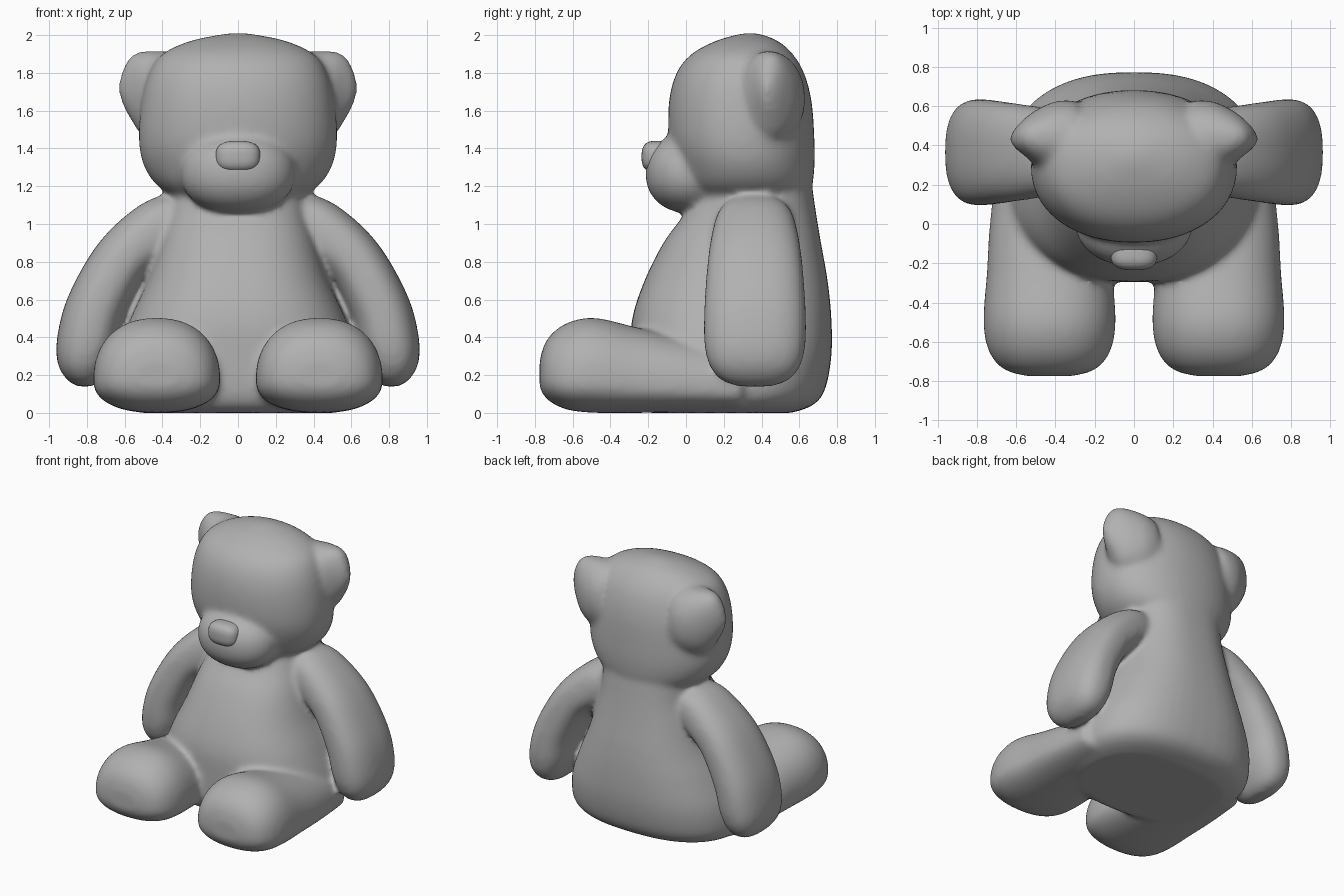
import bpy, bmesh, math
from mathutils import Vector

cube = bpy.data.objects.get("Cube")
if cube:
    bpy.data.objects.remove(cube)

X, Y, Z = Vector((1, 0, 0)), Vector((0, 1, 0)), Vector((0, 0, 1))
grey = bpy.data.materials.new("soft grey")
grey.use_nodes = True
grey.diffuse_color = (0.44, 0.44, 0.44, 1)
grey.node_tree.nodes["Principled BSDF"].inputs["Base Color"].default_value = grey.diffuse_color


def spow(v, n):
    return math.copysign(abs(v) ** (2 / n), v)


def catmull(a, b, c, d, t):
    return [0.5 * (2 * q + (r - p) * t + (2 * p - 5 * q + 4 * r - s) * t * t
                   + (3 * q - p - 3 * r + s) * t ** 3) for p, q, r, s in zip(a, b, c, d)]


def loft(bm, sections, frame, power=2.5, drop=1.0, sides=48, steps=6):
    """Skin superellipse rings; frame(row) gives centre and two axes; drop flattens the lower half."""
    rows, last = [], len(sections) - 1
    for i in range(last):
        pts = [sections[min(max(i + k, 0), last)] for k in (-1, 0, 1, 2)]
        rows += [catmull(*pts, s / steps) for s in range(steps)]
    rows.append(sections[-1])
    rings = []
    for row in rows:
        c, u, v = frame(row)
        ring = []
        for k in range(sides):
            a = math.tau * k / sides
            lift = spow(math.sin(a), power)
            ring.append(bm.verts.new(c + u * spow(math.cos(a), power) + v * lift * (drop if lift < 0 else 1)))
        rings.append(ring)
    for r, s in zip(rings, rings[1:]):
        for k in range(sides):
            j = (k + 1) % sides
            bm.faces.new((r[k], r[j], s[j], s[k]))
    bm.faces.new(rings[0][::-1])
    bm.faces.new(rings[-1])


def blob(bm, centre, radii, power):
    """Rounded ellipsoid; higher power is boxier."""
    verts = bmesh.ops.create_uvsphere(bm, u_segments=40, v_segments=24, radius=1)["verts"]
    for v in verts:
        n = v.co.normalized()
        k = sum(abs(q) ** power for q in n) ** (-1 / power)
        v.co = Vector([centre[i] + n[i] * k * radii[i] for i in range(3)])


def make_object(name, bm):
    bmesh.ops.recalc_face_normals(bm, faces=bm.faces[:])
    mesh = bpy.data.meshes.new(name)
    bm.to_mesh(mesh)
    bm.free()
    mesh.materials.append(grey)
    mesh.shade_smooth()
    obj = bpy.data.objects.new(name, mesh)
    bpy.context.collection.objects.link(obj)
    return obj


def upright(row):
    z, rx, front, back = row
    return Vector((0, (front + back) / 2, z)), X * rx, Y * ((back - front) / 2)


bm = bmesh.new()

# Torso: height, half width, front, back
loft(bm, [(0, .52, -.2, .56), (.04, .61, -.26, .67), (.12, .66, -.29, .735), (.3, .645, -.295, .77),
          (.5, .57, -.285, .77), (.7, .48, -.22, .75), (.9, .415, -.12, .715),
          (1.05, .37, -.01, .69), (1.22, .35, .1, .665)], upright)

# Head
loft(bm, [(1.08, .2, .12, .58), (1.18, .4, .0, .66), (1.3, .495, -.05, .68), (1.45, .525, -.09, .68),
          (1.65, .51, -.09, .665), (1.8, .47, -.05, .625), (1.9, .4, .03, .565),
          (1.97, .25, .16, .485), (2.01, .05, .3, .38)], upright, 2.15)

# Muzzle
blob(bm, (0, .03, 1.27), (.305, .245, .215), 2.2)

for side in (1, -1):
    # Leg: depth, centre height, half width, height of the domed top
    loft(bm, [(-.775, .18, .11, .09), (-.755, .18, .2, .17), (-.71, .175, .27, .245),
              (-.62, .17, .32, .31), (-.48, .168, .337, .335), (-.25, .15, .32, .3),
              (0, .135, .305, .26), (.3, .12, .27, .22)],
         lambda r: (Vector((.43 * side, r[0], r[1])), X * r[2], Z * r[3]), 2.25, .5)

    # Arm: x, height, half thickness, half depth, slope of cross-section
    loft(bm, [(.2, 1.09, .08, .11, 50), (.33, 1.04, .14, .19, 48), (.46, .95, .16, .225, 42),
              (.62, .8, .155, .25, 30), (.75, .56, .16, .268, 20), (.8, .37, .16, .268, 10),
              (.82, .25, .135, .24, 5), (.815, .175, .09, .18, 0), (.81, .14, .04, .09, 0)],
         lambda r: (Vector((r[0] * side, .365, r[1])),
                    Vector((side * math.cos(math.radians(r[4])), 0, math.sin(math.radians(r[4])))) * r[2],
                    Y * r[3]), 2.5)

    # Ear, flaring out of the head: x, front, back, low, high
    loft(bm, [(.3, .22, .63, 1.42, 1.91), (.4, .25, .625, 1.42, 1.915), (.5, .3, .58, 1.46, 1.915),
              (.56, .35, .535, 1.54, 1.895), (.6, .38, .495, 1.61, 1.84), (.63, .415, .45, 1.68, 1.76)],
         lambda r: (Vector((r[0] * side, (r[1] + r[2]) / 2, (r[3] + r[4]) / 2)),
                    Y * ((r[2] - r[1]) / 2), Z * ((r[4] - r[3]) / 2)), 2.1)

# Fuse the parts into one soft skin
rough = make_object("rough_body", bm)
remesh = rough.modifiers.new("Fuse", 'REMESH')
remesh.mode = 'VOXEL'
remesh.voxel_size = 0.018
soften = rough.modifiers.new("Soften", 'SMOOTH')
soften.factor = 0.5
soften.iterations = 14
graph = bpy.context.evaluated_depsgraph_get()
bm = bmesh.new()
bm.from_mesh(rough.evaluated_get(graph).to_mesh())
bpy.data.objects.remove(rough)
make_object("bear_body", bm)

# Nose
bm = bmesh.new()
blob(bm, (0, -.155, 1.357), (.118, .08, .083), 2.8)
make_object("nose", bm)
